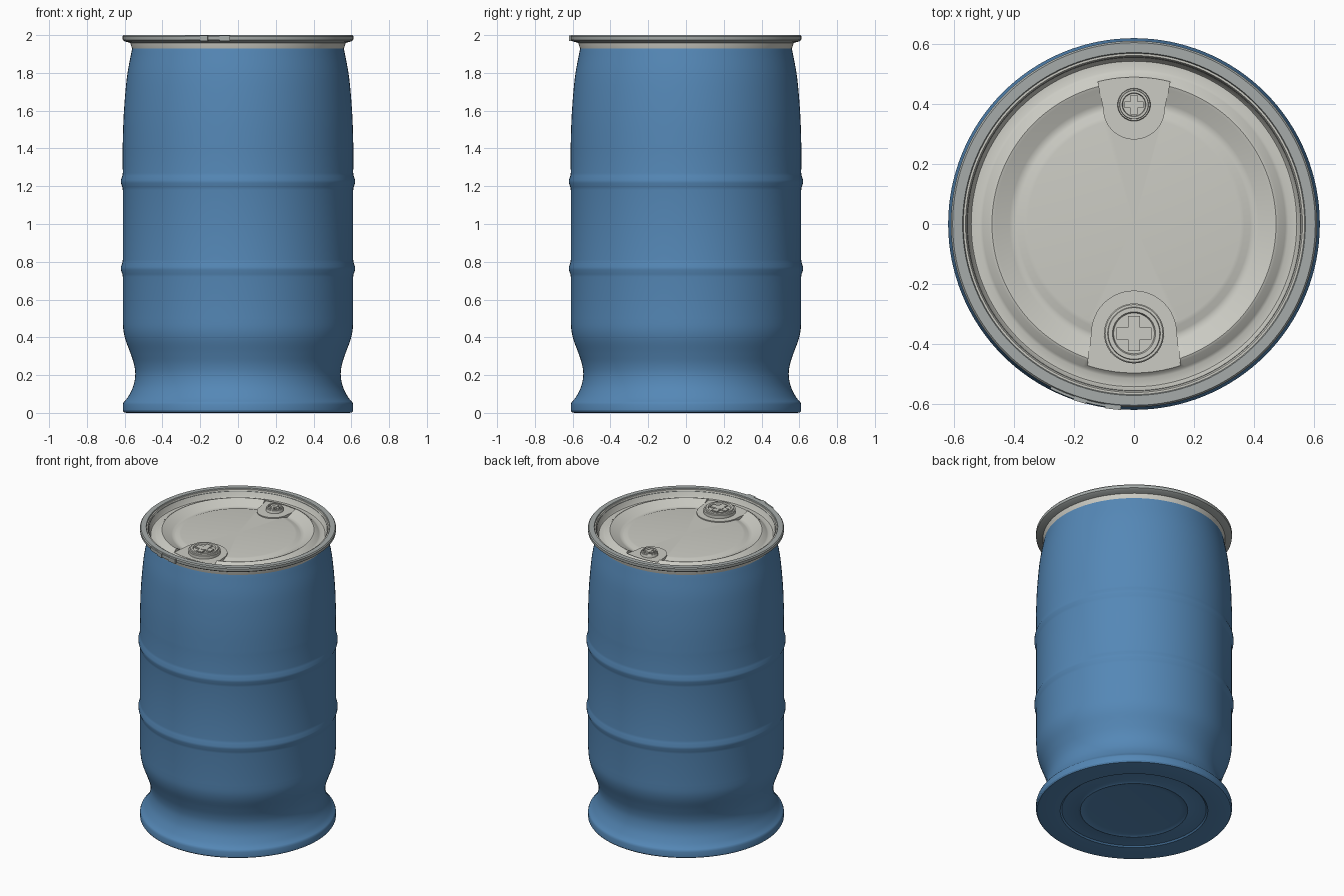
import bpy, bmesh
from math import sin, cos, pi, radians, asin
from mathutils import Vector

if "Cube" in bpy.data.objects:
    bpy.data.objects.remove(bpy.data.objects["Cube"])


def material(name, rgb):
    m = bpy.data.materials.new(name)
    m.diffuse_color = (*rgb, 1)
    m.use_nodes = True
    m.node_tree.nodes["Principled BSDF"].inputs["Base Color"].default_value = m.diffuse_color
    return m


BLUE = material("blue_plastic", (0.09, 0.245, 0.47))
STEEL = material("steel", (0.38, 0.41, 0.40))
PALE = material("pale_lid", (0.60, 0.60, 0.55))


def finish(name, bm, mat, angle=32):
    bmesh.ops.remove_doubles(bm, verts=bm.verts, dist=1e-5)
    bmesh.ops.recalc_face_normals(bm, faces=bm.faces)
    me = bpy.data.meshes.new(name)
    bm.to_mesh(me)
    bm.free()
    ob = bpy.data.objects.new(name, me)
    bpy.context.collection.objects.link(ob)
    me.materials.append(mat)
    smooth(ob, angle)
    return ob


def smooth(ob, angle):
    bpy.ops.object.select_all(action='DESELECT')
    bpy.context.view_layer.objects.active = ob
    ob.select_set(True)
    bpy.ops.object.shade_smooth_by_angle(angle=radians(angle))


def curve(pts, n=5):
    """Catmull-Rom curve through profile points."""
    p = [Vector(q) for q in [pts[0]] + pts + [pts[-1]]]
    out = []
    for i in range(1, len(p) - 2):
        a, b, c, d = p[i - 1:i + 3]
        for k in range(n):
            t = k / n
            out.append((0.5 * (2 * b + (c - a) * t + (2 * a - 5 * b + 4 * c - d) * t * t
                               + (3 * b - a - 3 * c + d) * t ** 3))[:])
    return out + [pts[-1]]


def lathe(name, profile, mat, centre=(0, 0), n=96, closed=False, angle=32):
    bm = bmesh.new()
    rings = [[bm.verts.new((centre[0] + r * cos(2 * pi * k / n),
                            centre[1] + r * sin(2 * pi * k / n), z)) for k in range(n)]
             for r, z in profile]
    for a, b in zip(rings, rings[1:] + (rings[:1] if closed else [])):
        if a is rings[-1] and not closed:
            break
        for k in range(n):
            j = (k + 1) % n
            bm.faces.new((a[k], a[j], b[j], b[k]))
    return finish(name, bm, mat, angle)


def prism(name, outline, z0, z1, mat):
    bm = bmesh.new()
    f = bm.faces.new([bm.verts.new((x, y, z0)) for x, y in outline])
    ext = bmesh.ops.extrude_face_region(bm, geom=[f])
    verts = [v for v in ext["geom"] if isinstance(v, bmesh.types.BMVert)]
    bmesh.ops.translate(bm, verts=verts, vec=(0, 0, z1 - z0))
    return finish(name, bm, mat)


def arc_band(r0, r1, a0, a1, n=12):
    angs = [radians(a0 + (a1 - a0) * i / n) for i in range(n + 1)]
    return ([(r0 * cos(a), r0 * sin(a)) for a in angs]
            + [(r1 * cos(a), r1 * sin(a)) for a in reversed(angs)])


# Drum body: recessed bottom, flared foot, waist, two rolling hoops, shoulder
def hoop(z):
    return [(0.61, z - 0.045), (0.612, z - 0.03), (0.62, z - 0.008),
            (0.62, z + 0.008), (0.612, z + 0.03), (0.61, z + 0.045)]


bottom = [(0, 0.012), (0.29, 0.012), (0.32, 0.010), (0.335, 0.004), (0.35, 0.010),
          (0.45, 0.010), (0.46, 0.002), (0.59, 0), (0.604, 0.003), (0.61, 0.012), (0.61, 0.045)]
wall = curve([(0.606, 0.056), (0.582, 0.085), (0.555, 0.14), (0.544, 0.20), (0.55, 0.255),
              (0.569, 0.315), (0.595, 0.385), (0.607, 0.44), (0.61, 0.50)])
shoulder = curve([(0.611, 1.40), (0.605, 1.58), (0.589, 1.77), (0.566, 1.90), (0.556, 1.945)])
lathe("drum_body", bottom + wall + hoop(0.765) + hoop(1.225) + shoulder
      + [(0.556, 1.97)], BLUE, n=128)

# Clamping ring around the lid
lathe("clamp_ring", [(0.556, 1.955), (0.598, 1.966), (0.61, 1.974), (0.611, 1.993),
                     (0.605, 2.0), (0.572, 2.0), (0.568, 1.992), (0.556, 1.985)],
      STEEL, closed=True, n=128)

# Lid with gutter, raised annulus, valley and central plateau
lid = lathe("lid", [(0, 1.90), (0.55, 1.90), (0.568, 1.95), (0.569, 1.994), (0.562, 1.994),
                    (0.557, 1.985), (0.549, 1.955), (0.543, 1.947), (0.515, 1.947),
                    (0.505, 1.952), (0.483, 1.975), (0.474, 1.978), (0.464, 1.975),
                    (0.415, 1.947), (0.40, 1.943), (0.388, 1.945), (0.368, 1.953),
                    (0.355, 1.955), (0, 1.955)], PALE, n=128)


# Horseshoe pads carrying the two bungs
def horseshoe(cy, arc_r, half_w, outer_r):
    s = 1 if cy > 0 else -1
    h = asin(half_w / outer_r)
    inner = [(arc_r * cos(pi * i / 24), s * (abs(cy) - arc_r * sin(pi * i / 24)))
             for i in range(25)]
    outer = [(outer_r * sin(-h + 2 * h * i / 10), s * outer_r * cos(-h + 2 * h * i / 10))
             for i in range(11)]
    return inner + outer


PAD_Z = 1.962
pads = {"large": (-0.365, 0.143, 0.155, 0.497), "small": (0.385, 0.103, 0.12, 0.49)}
for key, args in pads.items():
    outline = horseshoe(*args)
    cutter = prism("cutter", outline, 1.93, 2.1, PALE)
    cutter.hide_render = True
    mod = lid.modifiers.new("recess", 'BOOLEAN')
    mod.operation = 'DIFFERENCE'
    mod.solver = 'EXACT'
    mod.object = cutter
    bpy.context.view_layer.objects.active = lid
    bpy.ops.object.modifier_apply(modifier=mod.name)
    bpy.data.objects.remove(cutter)
    prism(key + "_bung_pad", outline, 1.92, PAD_Z, PALE)
smooth(lid, 32)


# Bungs: stepped cap with sunken face, wrench cross and hub
def bung(name, cy, r, top):
    lathe(name, [(0, 1.94), (r, 1.94), (r, top - 0.012), (r * 0.96, top - 0.008),
                 (r * 0.88, top - 0.008), (r * 0.86, top), (r * 0.72, top),
                 (r * 0.68, top - 0.010), (0, top - 0.010)], PALE, (0, cy), 48)
    a, b = r * 0.58, r * 0.2
    quarter = [(a, -b), (a, b), (b, b)]
    cross = []
    for q in range(4):
        for x, y in quarter:
            for _ in range(q):
                x, y = -y, x
            cross.append((x, cy + y))
    prism(name + "_cross", cross, top - 0.02, top - 0.002, PALE)
    lathe(name + "_hub", [(0, top - 0.02), (r * 0.28, top - 0.02), (r * 0.28, top),
                          (0, top)], PALE, (0, cy), 24)


bung("large_bung", -0.365, 0.100, 1.994)
bung("small_bung", 0.398, 0.055, 1.988)

# Locking lever on the clamp ring
prism("lock_lever", arc_band(0.606, 0.617, -117, -97), 1.974, 1.996, STEEL)
prism("lever_pivot", arc_band(0.605, 0.622, -99, -94, 4), 1.969, 1.998, STEEL)
prism("lever_catch", arc_band(0.605, 0.621, -109, -105, 4), 1.970, 1.998, STEEL)
